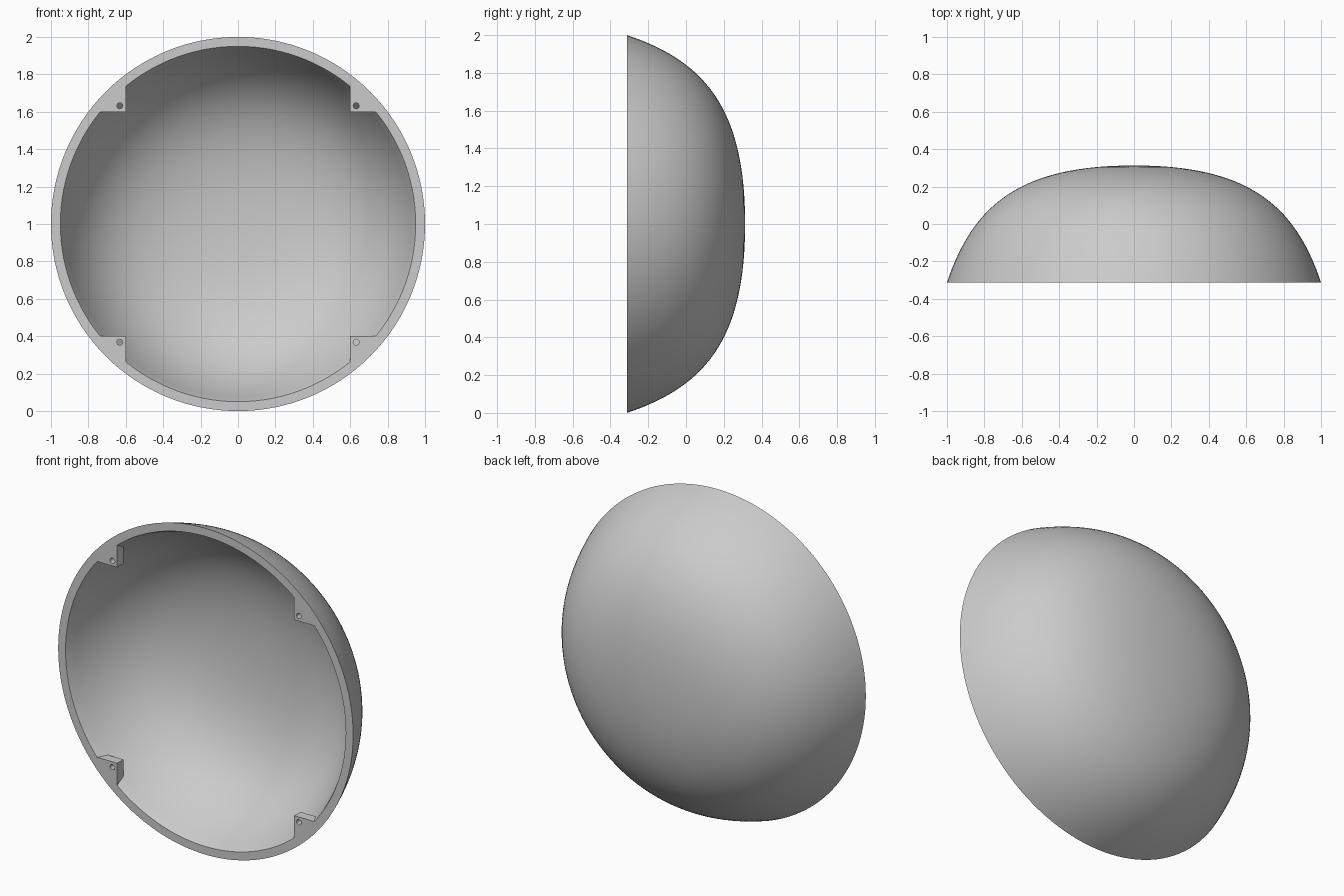
import bpy, bmesh, math
from mathutils import Vector, Matrix

if "Cube" in bpy.data.objects:
    bpy.data.objects.remove(bpy.data.objects["Cube"])

grey = bpy.data.materials.new("light_grey")
grey.use_nodes = True
grey.diffuse_color = (0.6, 0.6, 0.6, 1)
grey.node_tree.nodes["Principled BSDF"].inputs["Base Color"].default_value = (0.6, 0.6, 0.6, 1)

HALF = 0.313            # half of the depth
WALL = 0.05             # shell thickness
RIM = 1 - WALL          # inner radius of the open rim
CENTRE = Vector((0, 0, 1))


def finish(bm, name, smooth):
    bmesh.ops.recalc_face_normals(bm, faces=bm.faces)
    bmesh.ops.translate(bm, verts=bm.verts, vec=CENTRE)
    mesh = bpy.data.meshes.new(name)
    bm.to_mesh(mesh)
    bm.free()
    mesh.materials.append(grey)
    obj = bpy.data.objects.new(name, mesh)
    bpy.context.collection.objects.link(obj)
    if smooth:
        bpy.ops.object.select_all(action='DESELECT')
        obj.select_set(True)
        bpy.context.view_layer.objects.active = obj
        bpy.ops.object.shade_smooth_by_angle(angle=math.radians(35))


def profile(steps=32):
    """Outer and inner outlines as (radius, y), from the apex to the rim."""
    a, b, c, d = (Vector(p) for p in ((0, HALF), (0.6, HALF), (0.86, 0.11), (1, -HALF)))
    outer, inner = [], []
    for i in range(steps + 1):
        t = i / steps
        s = 1 - t
        p = a * s**3 + b * 3 * s * s * t + c * 3 * s * t * t + d * t**3
        tangent = ((b - a) * s * s + (c - b) * 2 * s * t + (d - c) * t * t).normalized()
        outer.append(p)
        inner.append(p + Vector((tangent.y, -tangent.x)) * WALL)
    inner = [p for p in inner if p.y > 0.02 - HALF] + [Vector((RIM, -HALF))]
    return outer, inner


# Hollow dome, turned around the front-to-back axis
outer, inner = profile()
bm = bmesh.new()
verts = [bm.verts.new((p.x, p.y, 0)) for p in outer + inner[::-1]]
edges = [bm.edges.new(pair) for pair in zip(verts, verts[1:])]
bmesh.ops.spin(bm, geom=verts + edges, cent=(0, 0, 0), axis=(0, 1, 0),
               angle=math.tau, steps=128, use_duplicate=False)
bmesh.ops.remove_doubles(bm, verts=bm.verts, dist=0.0005)
finish(bm, "dome_shell", True)


def tab_outline(radius, corner=0.6, steps=12):
    """Square inner corner closed by an arc along the shell."""
    start = math.asin(corner / radius)
    sweep = math.pi / 2 - 2 * start
    angles = [start + sweep * i / steps for i in range(steps + 1)]
    return [(corner, corner)] + [(radius * math.cos(t), radius * math.sin(t)) for t in angles]


def ring(bm, points, y):
    verts = [bm.verts.new((x, y, z)) for x, z in points]
    return verts, [bm.edges.new((v, verts[i - 1])) for i, v in enumerate(verts)]


# Corner mounting tabs with screw holes
hole = [(0.632 + 0.016 * math.cos(math.tau * i / 20),
         0.632 + 0.016 * math.sin(math.tau * i / 20)) for i in range(20)]
front, back = -HALF, -HALF + 0.06
for name, turn in (("upper_left_tab", 0), ("lower_left_tab", 1),
                   ("lower_right_tab", 2), ("upper_right_tab", 3)):
    bm = bmesh.new()
    caps = {front: [], back: []}
    for near, far in ((tab_outline(RIM), tab_outline(RIM - 0.01)), (hole, hole)):
        v1, e1 = ring(bm, near, front)
        v2, e2 = ring(bm, far, back)
        caps[front] += e1
        caps[back] += e2
        for i in range(len(v1)):
            bm.faces.new((v1[i - 1], v1[i], v2[i], v2[i - 1]))
    for loop in caps.values():
        bmesh.ops.triangle_fill(bm, edges=loop, use_beauty=True)
    bmesh.ops.rotate(bm, verts=bm.verts, cent=(0, 0, 0),
                     matrix=Matrix.Rotation(turn * math.pi / 2, 3, 'Y'))
    finish(bm, name, False)
